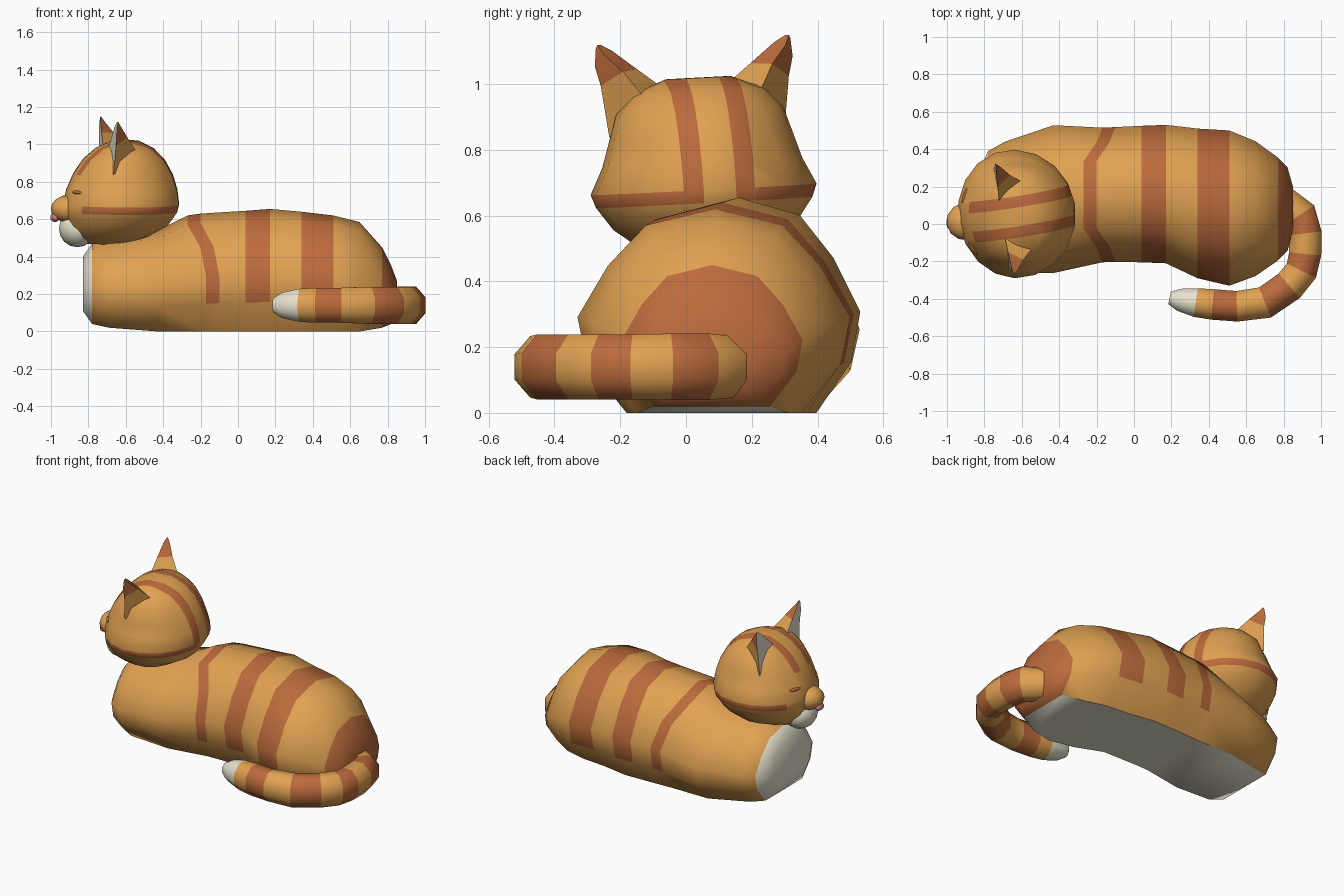
import bpy, bmesh, math
from mathutils import Matrix, Vector

if "Cube" in bpy.data.objects:
    bpy.data.objects.remove(bpy.data.objects["Cube"])


def material(name, rgb):
    m = bpy.data.materials.new(name)
    m.diffuse_color = (*rgb, 1)
    m.use_nodes = True
    m.node_tree.nodes["Principled BSDF"].inputs["Base Color"].default_value = m.diffuse_color
    return m


ORANGE, DARK, CREAM, PINK = range(4)
MATS = [material("orange_fur", (.75, .36, .085)), material("dark_fur", (.50, .145, .045)),
        material("cream_fur", (.80, .76, .62)), material("pink_skin", (.60, .20, .20))]

# Head pose: turned a little to the front and tilted
HEAD = (Matrix.Translation((-.64, .05, .74)) @ Matrix.Rotation(math.radians(9), 4, 'Z')
        @ Matrix.Rotation(math.radians(3), 4, 'X'))


def finish(name, bm, matrix=Matrix(), angle=50):
    bmesh.ops.recalc_face_normals(bm, faces=bm.faces)
    bm.transform(matrix)
    me = bpy.data.meshes.new(name)
    for m in MATS:
        me.materials.append(m)
    bm.to_mesh(me)
    bm.free()
    me.polygons.foreach_set("use_smooth", [True] * len(me.polygons))
    me.set_sharp_from_angle(angle=math.radians(angle))
    ob = bpy.data.objects.new(name, me)
    bpy.context.collection.objects.link(ob)
    return ob


def loft(rings, pick, start=ORANGE, end=ORANGE):
    """Skin closed rings; pick(ring, side) gives each face's colour."""
    bm = bmesh.new()
    vs = [[bm.verts.new(p) for p in r] for r in rings]
    n = len(vs[0])
    for i in range(len(vs) - 1):
        for j in range(n):
            k = (j + 1) % n
            f = bm.faces.new((vs[i][j], vs[i][k], vs[i + 1][k], vs[i + 1][j]))
            f.material_index = pick(i, j)
    bm.faces.new(vs[0]).material_index = start
    bm.faces.new(vs[-1]).material_index = end
    return bm


def blob(name, loc, radii, colour, turn=0):
    bm = bmesh.new()
    bmesh.ops.create_uvsphere(bm, u_segments=12, v_segments=8, radius=1)
    for f in bm.faces:
        f.material_index = colour
    m = (HEAD @ Matrix.Translation(loc) @ Matrix.Rotation(math.radians(turn), 4, 'Z')
         @ Matrix.Diagonal((*radii, 1)))
    finish(name, bm, m)


# Body: cross-section lofted along x (x, y centre, half width, top, bottom)
half = [(.64, 0), (.93, .24), (1, .47), (.78, .72), (.5, .92), (0, 1)]
section = half + [(-u, v) for u, v in half[-2::-1]]
stations = [(-.83, .08, .20, .40, .11), (-.78, .09, .30, .47, .04), (-.69, .09, .35, .50, .02),
            (-.43, .133, .395, .54, 0), (-.17, .155, .36, .62, 0), (-.10, .158, .36, .63, 0),
            (.04, .16, .365, .645, 0), (.17, .16, .37, .655, 0), (.34, .11, .40, .64, 0),
            (.51, .085, .415, .62, 0), (.65, .082, .36, .585, 0), (.77, .08, .275, .45, .02),
            (.82, .08, .225, .35, .04), (.85, .08, .12, .27, .10)]
rings = []
for i, (x, yc, hw, zt, zb) in enumerate(stations):
    ring = []
    for u, v in section:
        lean = (-.10 if v > .8 else -.03 if v > .6 else 0) if i in (4, 5) else 0
        ring.append((x + lean, yc + u * hw, zb + v * (zt - zb)))
    rings.append(ring)


def body_colour(i, j):
    if i == 0 or (j == 10 and i < 11):
        return CREAM
    return DARK if i >= 11 or (i in (4, 6, 8) and 1 <= j <= 8) else ORANGE


finish("body", loft(rings, body_colour, CREAM, DARK))

# Tail: octagonal tube along a curled path (x, y, radius)
path = [(.80, .12, .085), (.89, .05, .092), (.915, -.05, .092), (.915, -.16, .09),
        (.895, -.25, .09), (.83, -.33, .09), (.70, -.42, .09), (.55, -.44, .085),
        (.42, -.43, .085), (.33, -.42, .08), (.24, -.405, .062), (.19, -.395, .035)]
rings = []
for i, (x, y, r) in enumerate(path):
    a, b = path[max(i - 1, 0)], path[min(i + 1, len(path) - 1)]
    t = Vector((b[0] - a[0], b[1] - a[1], 0)).normalized()
    side = Vector((-t.y, t.x, 0))
    rings.append([Vector((x, y, .14)) + side * r * 1.04 * math.cos(w)
                  + Vector((0, 0, r * 1.19 * math.sin(w)))
                  for w in [math.pi * (k + .5) / 4 for k in range(8)]])
finish("tail", loft(rings, lambda i, j: CREAM if i >= 9 else DARK if i % 2 else ORANGE,
                    ORANGE, CREAM))

# Head: stacked ovals (height, front, back, half width), cut along the stripe edges
levels = [(.47, .18, .05, .10), (.51, .25, .16, .20), (.57, .28, .27, .28), (.64, .30, .32, .33),
          (.68, .30, .33, .345), (.76, .28, .32, .305), (.84, .245, .295, .28),
          (.92, .19, .25, .255), (.98, .12, .19, .20), (1.02, .03, .11, .10)]
rings = []
for z, front, back, hw in levels:
    ring = []
    for k in range(18):
        c, s = math.cos(math.tau * k / 18), math.sin(math.tau * k / 18)
        ring.append(((back if c > 0 else front) * c, hw * s, z - .74))
    rings.append(ring)
bm = loft(rings, lambda i, j: ORANGE)
for y in (-.11, -.05, .05, .11):
    bmesh.ops.bisect_plane(bm, geom=bm.verts[:] + bm.edges[:] + bm.faces[:],
                           plane_co=(0, y, 0), plane_no=(0, 1, 0))
for f in bm.faces:
    c = f.calc_center_median()
    crown = .05 < abs(c.y) < .11 and (c.z > .10 or (c.x > 0 and c.z > -.10))
    cheek = -.10 < c.z < -.06 and c.x > -.20 and abs(c.y) > .05
    if crown or cheek:
        f.material_index = DARK
finish("head", bm, HEAD, 60)

# Ears: three-sided, dark tips, pale inside
for name, s in (("ear_left", 1), ("ear_right", -1)):
    tri = [[(-.07, .08, .24), (-.07, .27, .11), (.09, .16, .20)],
           [(-.065, .175, .315), (-.06, .29, .27), (.01, .23, .31)],
           [(-.06, .25, .375), (-.06, .305, .33), (-.03, .28, .365)],
           [(-.055, .285, .395), (-.055, .30, .385), (-.05, .295, .395)]]
    rings = [[(x, s * y, z) for x, y, z in r] for r in tri]
    finish(name, loft(rings, lambda i, j: CREAM if j == 0 else DARK if i else ORANGE,
                      ORANGE, DARK), HEAD, 40)

# Face
blob("muzzle", (-.265, 0, -.085), (.10, .10, .075), ORANGE)
blob("chin", (-.22, 0, -.19), (.10, .12, .10), CREAM)
blob("nose", (-.342, 0, -.13), (.025, .04, .025), PINK)
for name, s in (("eye_left", 1), ("eye_right", -1)):
    blob(name, (-.243, s * .14, .01), (.014, .045, .010), DARK, -28 * s)
